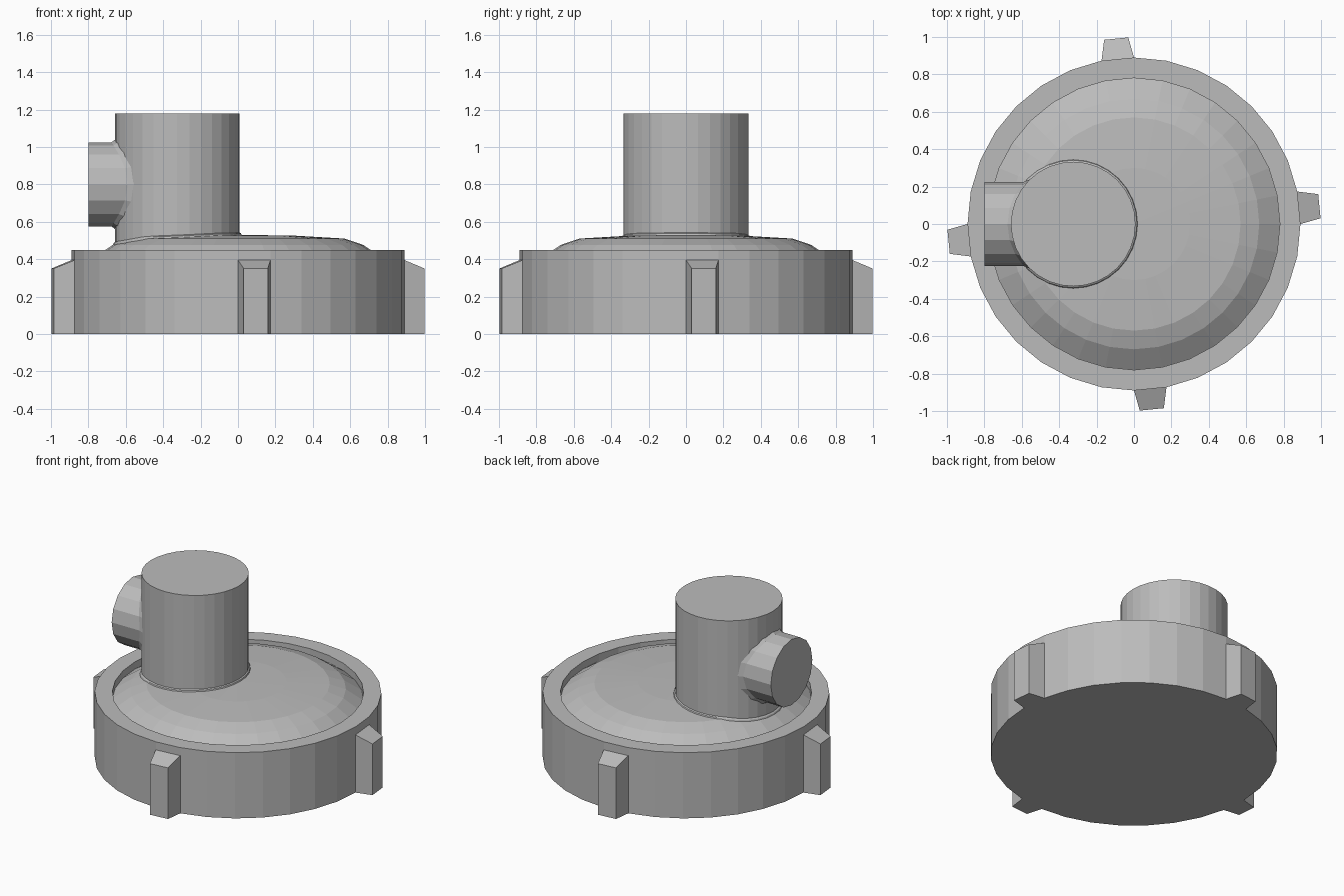
import bpy
import bmesh
from math import sin, cos, pi, sqrt
from mathutils import Vector

if "Cube" in bpy.data.objects:
    bpy.data.objects.remove(bpy.data.objects["Cube"], do_unlink=True)

grey = bpy.data.materials.new("plain grey")
grey.use_nodes = True
COLOUR = (0.5, 0.5, 0.5, 1)
grey.diffuse_color = COLOUR
grey.node_tree.nodes["Principled BSDF"].inputs["Base Color"].default_value = COLOUR

SEGMENTS = 32
BASE_R = 0.89
PIPE_X, PIPE_R, PIPE_TOP = -0.325, 0.333, 1.18
PORT_Z, PORT_R, PORT_END = 0.80, 0.225, -0.80
DOME = [(0.78, 0.40), (0.67, 0.476), (0.57, 0.51), (0.30, 0.526), (0, 0.53)]


def finish(name, bm):
    bmesh.ops.recalc_face_normals(bm, faces=bm.faces)
    mesh = bpy.data.meshes.new(name)
    bm.to_mesh(mesh)
    bm.free()
    mesh.materials.append(grey)
    obj = bpy.data.objects.new(name, mesh)
    bpy.context.collection.objects.link(obj)
    return obj


def loft(name, sides, rings, caps=True):
    """Skin rings given as functions of angle; cap the two ends."""
    bm = bmesh.new()
    loops = [[bm.verts.new(ring(2 * pi * i / sides)) for i in range(sides)]
             for ring in rings]
    for a, b in zip(loops, loops[1:]):
        for i in range(sides):
            j = (i + 1) % sides
            bm.faces.new((a[i], a[j], b[j], b[i]))
    if caps:
        bm.faces.new(loops[0])
        bm.faces.new(loops[-1])
    bmesh.ops.remove_doubles(bm, verts=bm.verts, dist=1e-5)
    return finish(name, bm)


def flat_ring(r, z, x=0):
    return lambda a: (x + r * cos(a), r * sin(a), z)


def port_ring(r, x):
    return lambda a: (x, r * cos(a), PORT_Z + r * sin(a))


def dome_height(r):
    for (r1, z1), (r0, z0) in zip(DOME, DOME[1:]):
        if r >= r0:
            return z0 + (z1 - z0) * (r - r0) / (r1 - r0)


# Base drum with raised rim and sunken dome
profile = [(BASE_R, 0), (BASE_R, 0.45), (0.78, 0.45)] + DOME[:-1]
profile.append((0.0001, DOME[-1][1]))
loft("base_and_dome", SEGMENTS, [flat_ring(r, z) for r, z in profile])

# Vertical pipe, set off centre
loft("vertical_pipe", SEGMENTS,
     [flat_ring(PIPE_R, 0.45, PIPE_X), flat_ring(PIPE_R, PIPE_TOP, PIPE_X)])

# Side port
loft("side_port", 16, [port_ring(PORT_R, PIPE_X), port_ring(PORT_R, PORT_END)])


# Narrow weld bead where the pipe meets the dome
def pipe_bead(r, lift):
    def point(a):
        x, y = PIPE_X + r * cos(a), r * sin(a)
        return (x, y, dome_height(sqrt(x * x + y * y)) + lift)
    return point


loft("pipe_weld", SEGMENTS, [pipe_bead(0.345, -0.003), pipe_bead(0.341, 0.008),
                             pipe_bead(PIPE_R - 0.002, 0.014)], caps=False)


# Narrow weld bead where the port meets the pipe
def port_bead(r, lift):
    def point(a):
        y = r * cos(a)
        x = PIPE_X - sqrt(PIPE_R ** 2 - y * y) - lift
        return (x, y, PORT_Z + r * sin(a))
    return point


loft("port_weld", 16, [port_bead(0.24, -0.002), port_bead(PORT_R - 0.001, 0.02)],
     caps=False)

# Four tapered lugs, each grown from one facet of the drum
for n, side in enumerate(("front", "left", "back", "right")):
    start = -pi / 2 + n * pi / 2
    p, q = [Vector((cos(t), sin(t), 0)) * BASE_R
            for t in (start, start + 2 * pi / SEGMENTS)]
    along = (q - p).normalized()
    out = Vector((along.y, -along.x, 0)) * 0.11
    inner, outer = (p, q), (p + along * 0.02 + out, q - along * 0.025 + out)
    bm = bmesh.new()
    bottom = [bm.verts.new(v) for v in (*inner, *reversed(outer))]
    heights = (0.395, 0.395, 0.35, 0.35)
    top = [bm.verts.new(v.co + Vector((0, 0, h))) for v, h in zip(bottom, heights)]
    bm.faces.new(bottom)
    bm.faces.new(top)
    for i in range(4):
        j = (i + 1) % 4
        bm.faces.new((bottom[i], bottom[j], top[j], top[i]))
    finish(side + "_lug", bm)
